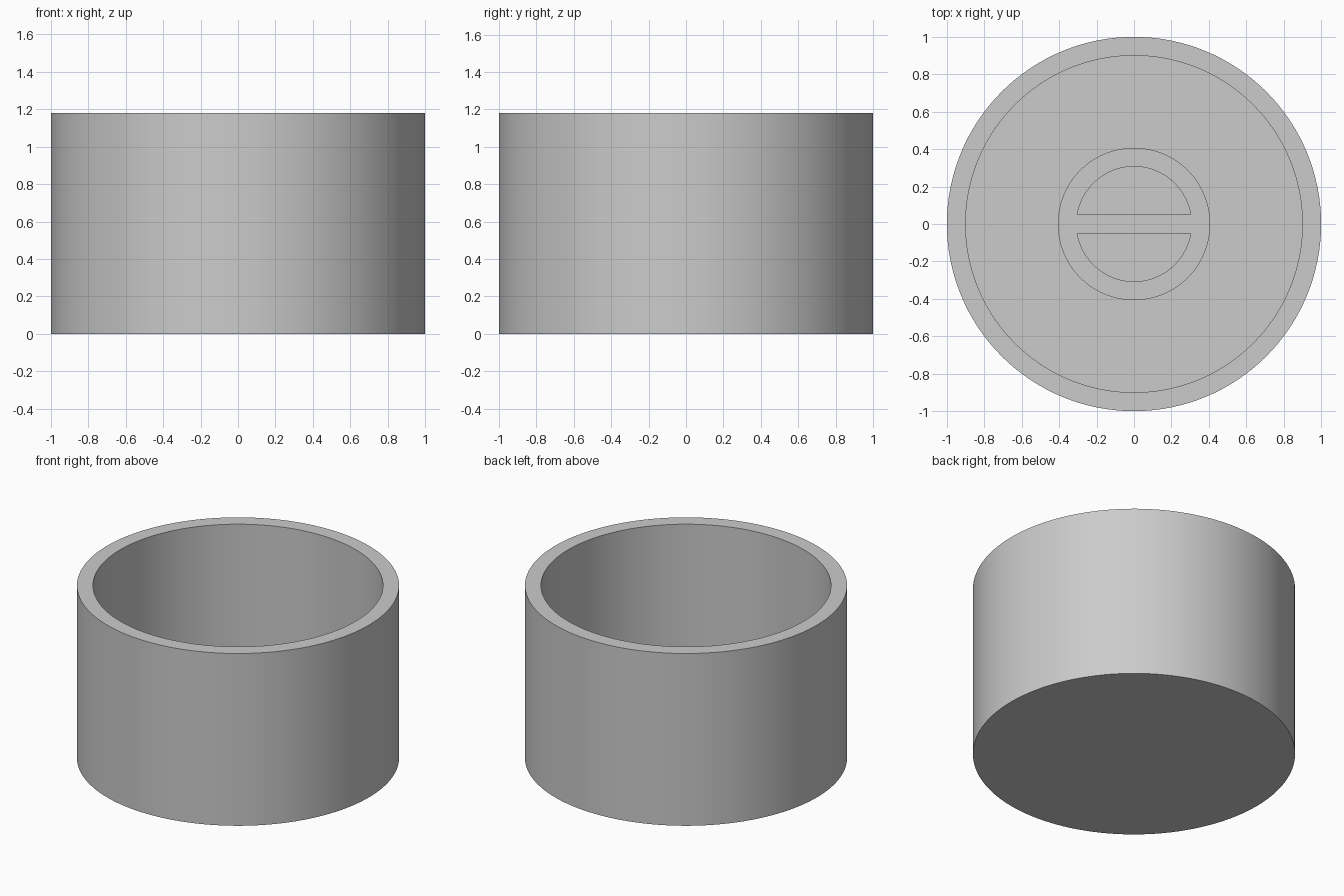
import bpy
import bmesh
from math import asin, cos, sin, pi

cube = bpy.data.objects.get("Cube")
if cube:
    bpy.data.objects.remove(cube)

SEGMENTS = 128
HEIGHT, WALL, FLOOR = 1.18, 0.1, 0.1
HUB_TOP, HUB_RADIUS = 0.3, 0.407

grey = bpy.data.materials.new("plain grey")
grey.use_nodes = True
colour = (0.6, 0.6, 0.6, 1)
grey.diffuse_color = colour
grey.node_tree.nodes["Principled BSDF"].inputs["Base Color"].default_value = colour


def arc(radius, start, end, steps):
    """Points along an arc, both ends included."""
    angles = [start + (end - start) * i / steps for i in range(steps + 1)]
    return [(radius * cos(a), radius * sin(a)) for a in angles]


def prism(name, outline, bottom, top):
    """Solid made by raising a flat outline from bottom to top."""
    bm = bmesh.new()
    face = bm.faces.new([bm.verts.new((x, y, bottom)) for x, y in outline])
    raised = bmesh.ops.extrude_face_region(bm, geom=[face])
    verts = [v for v in raised["geom"] if isinstance(v, bmesh.types.BMVert)]
    bmesh.ops.translate(bm, verts=verts, vec=(0, 0, top - bottom))
    bmesh.ops.recalc_face_normals(bm, faces=bm.faces)
    mesh = bpy.data.meshes.new(name)
    bm.to_mesh(mesh)
    bm.free()
    mesh.materials.append(grey)
    obj = bpy.data.objects.new(name, mesh)
    bpy.context.collection.objects.link(obj)
    return obj


def carve(obj, outline, bottom, top):
    """Cut a prism out of an object and drop the cutter."""
    cutter = prism("cutter", outline, bottom, top)
    cutter.hide_render = True
    cut = obj.modifiers.new("carve", "BOOLEAN")
    cut.operation = "DIFFERENCE"
    cut.solver = "EXACT"
    cut.object = cutter
    select(obj)
    bpy.ops.object.modifier_apply(modifier=cut.name)
    bpy.data.objects.remove(cutter)


def select(obj):
    bpy.ops.object.select_all(action="DESELECT")
    obj.select_set(True)
    bpy.context.view_layer.objects.active = obj


def circle(radius):
    return arc(radius, 0, 2 * pi, SEGMENTS)[:-1]


# Open cup with a flat floor
cup = prism("cup", circle(1), 0, HEIGHT)
carve(cup, circle(1 - WALL), FLOOR, HEIGHT + 1)

# Ring on the cup floor, crossed by a straight bar
hub = prism("crossbar_ring", circle(HUB_RADIUS), FLOOR / 2, HUB_TOP)
inner = HUB_RADIUS - WALL
edge = asin(WALL / 2 / inner)
for turn in (0, pi):
    half_round = arc(inner, edge + turn, pi - edge + turn, SEGMENTS // 2)
    carve(hub, half_round, 0, 1)

for obj in (cup, hub):
    select(obj)
    bpy.ops.object.shade_smooth_by_angle(angle=pi / 6)
